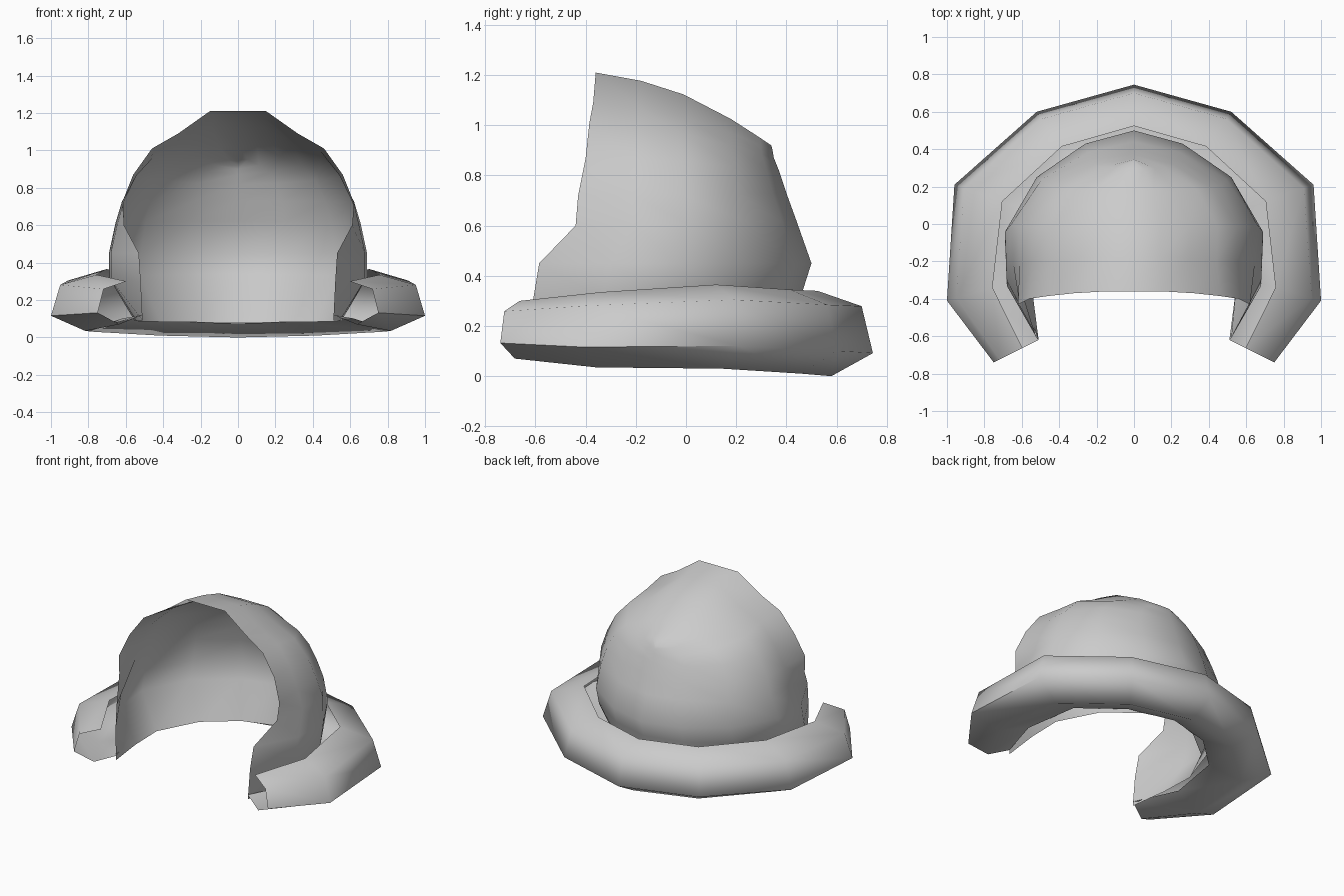
import bpy, math
from mathutils import Vector

old = bpy.data.objects.get("Cube")
if old:
    bpy.data.objects.remove(old)

GREY = (0.6, 0.6, 0.6, 1)
cloth = bpy.data.materials.new("grey cloth")
cloth.use_nodes = True
cloth.diffuse_color = GREY
cloth.node_tree.nodes["Principled BSDF"].inputs["Base Color"].default_value = GREY


def mirrored(half):
    """Half a row, centre back to left front, extended to the right side."""
    return [Vector((-p.x, p.y, p.z)) for p in reversed(half[1:])] + half


def skin(name, rows, angle):
    """Open surface stretched over rows of equal length."""
    n = len(rows[0])
    verts = [p for row in rows for p in row]
    faces = [(r * n + c, r * n + c + 1, (r + 1) * n + c + 1, (r + 1) * n + c)
             for r in range(len(rows) - 1) for c in range(n - 1)]
    mesh = bpy.data.meshes.new(name)
    mesh.from_pydata(verts, [], faces)
    mesh.materials.append(cloth)
    obj = bpy.data.objects.new(name, mesh)
    bpy.context.collection.objects.link(obj)
    bpy.ops.object.select_all(action="DESELECT")
    obj.select_set(True)
    bpy.context.view_layer.objects.active = obj
    bpy.ops.object.mode_set(mode="EDIT")
    bpy.ops.mesh.select_all(action="SELECT")
    bpy.ops.mesh.remove_doubles(threshold=0.001)
    bpy.ops.object.mode_set(mode="OBJECT")
    bpy.ops.object.shade_smooth_by_angle(angle=math.radians(angle))
    return obj


# Hood: each row runs from the back centre to the front opening
widths = [0, 0.26, 0.52, 0.69, 0.68]
steps = [0, 0.065, 0.23, 0.5, 0.74, 1]
# width scale, front x, back y, front y, back z, front z
hood_rows = [
    (0.80, 0.51, 0.40, -0.62, 0.08, 0.09),
    (1.00, 0.52, 0.465, -0.61, 0.34, 0.30),
    (1.00, 0.53, 0.50, -0.585, 0.45, 0.45),
    (0.95, 0.61, 0.44, -0.44, 0.62, 0.60),
    (0.90, 0.62, 0.40, -0.43, 0.73, 0.72),
    (0.80, 0.56, 0.37, -0.40, 0.82, 0.87),
    (0.65, 0.46, 0.35, -0.385, 0.87, 1.01),
    (0.43, 0.32, 0.345, -0.37, 0.90, 1.09),
    (0.20, 0.15, 0.34, -0.36, 0.92, 1.21),
    (0, 0, 0.34, -0.36, 0.92, 1.21),
]
rows = []
for scale, front_x, yb, yf, zb, zf in hood_rows:
    half = []
    for i, t in enumerate(steps):
        x = front_x if t == 1 else widths[i] * scale
        bulge = 0.2 * max(0, zf - zb) * math.sin(math.pi * t)
        half.append(Vector((x, yb + (yf - yb) * t, zb + (zf - zb) * t + bulge)))
    rows.append(mirrored(half))
skin("hood", rows, 60)

# Collar: hollow roll between an inner and an outer path, open at both ends
inner = [(0, 0.40), (0.31, 0.31), (0.56, 0.07), (0.62, -0.30), (0.51, -0.62)]
outer = [(0, 0.745), (0.52, 0.60), (0.96, 0.21), (1.0, -0.41), (0.75, -0.74)]
heights = [(0, 0.34), (0.01, 0.345), (0.03, 0.365), (0.035, 0.335), (0.07, 0.30)]
# across and up, from the inner bottom round to the inner top
section = [(0, 0.22), (0.52, 0), (1, 0.27), (0.87, 0.82), (0.36, 1)]
rows = []
for across, up in section:
    half = []
    for a, b, (low, high) in zip(inner, outer, heights):
        p = Vector(a).lerp(Vector(b), across)
        half.append(Vector((p.x, p.y, low + (high - low) * up)))
    rows.append(mirrored(half))
skin("collar", rows, 80)
